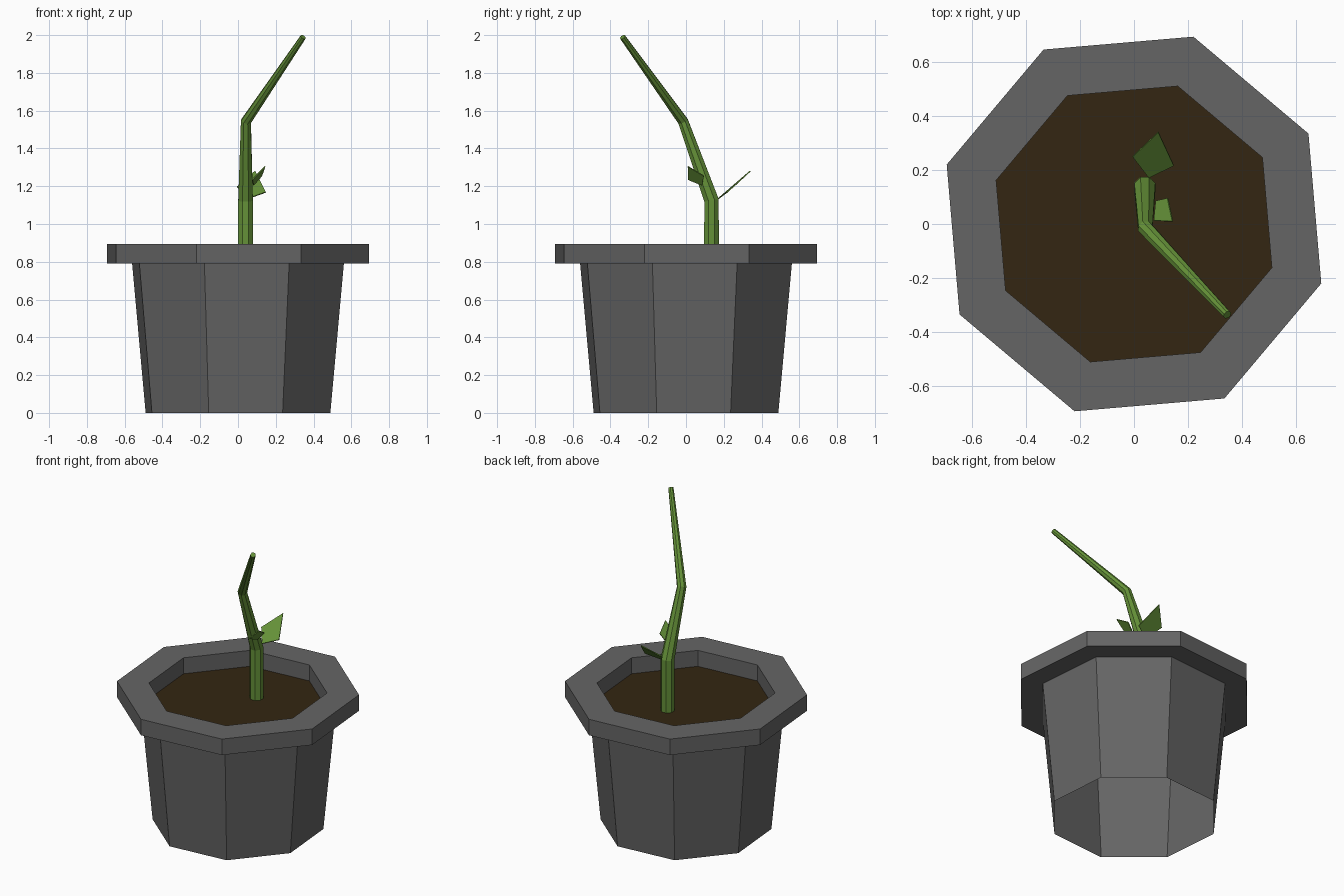
import bpy, bmesh, math
from mathutils import Vector

if "Cube" in bpy.data.objects:
    bpy.data.objects.remove(bpy.data.objects["Cube"])


def material(name, rgb):
    m = bpy.data.materials.new(name)
    m.diffuse_color = (*rgb, 1)
    m.use_nodes = True
    m.node_tree.nodes["Principled BSDF"].inputs["Base Color"].default_value = m.diffuse_color
    return m


GREY = material("pot_grey", (0.13, 0.13, 0.13))
SOIL = material("soil_brown", (0.033, 0.019, 0.006))
GREEN = material("plant_green", (0.13, 0.285, 0.04))


def ring(centre, radius, sides, turn, axis=Vector((0, 0, 1))):
    rot = Vector((0, 0, 1)).rotation_difference(axis.normalized())
    pts = []
    for i in range(sides):
        a = math.radians(turn) + 2 * math.pi * i / sides
        pts.append(Vector(centre) + rot @ Vector((math.cos(a), math.sin(a), 0)) * radius)
    return pts


def loft(name, rings, mat, cap_start=False, cap_end=False):
    bm = bmesh.new()
    loops = [[bm.verts.new(p) for p in r] for r in rings]
    n = len(loops[0])
    for a, b in zip(loops, loops[1:]):
        for i in range(n):
            j = (i + 1) % n
            bm.faces.new((a[i], a[j], b[j], b[i]))
    if cap_start:
        bm.faces.new(loops[0][::-1])
    if cap_end:
        bm.faces.new(loops[-1])
    return finish(name, bm, mat)


def finish(name, bm, mat):
    me = bpy.data.meshes.new(name)
    bm.to_mesh(me)
    bm.free()
    me.materials.append(mat)
    ob = bpy.data.objects.new(name, me)
    bpy.context.collection.objects.link(ob)
    return ob


# Eight-sided pot, open underneath, with overhanging rim and inner wall
TURN = 27.4
profile = [(0.513, 0), (0.588, 0.79), (0.727, 0.79), (0.727, 0.895), (0.535, 0.895), (0.535, 0.79)]
loft("pot", [ring((0, 0, z), r, 8, TURN) for r, z in profile], GREY)

# Soil disc
loft("soil", [ring((0, 0, 0.79), 0.535, 8, TURN)], SOIL, cap_end=True)

# Bent, tapering stem
path = [((0.04, 0.135, 0.78), 0.042, (0, 0, 1)),
        ((0.04, 0.135, 1.125), 0.042, (0, -0.18, 1)),
        ((0.042, -0.015, 1.543), 0.029, (0.25, -0.45, 1)),
        ((0.345, -0.336, 1.99), 0.016, (0.55, -0.58, 0.8))]
loft("stem", [ring(c, r, 8, 22.5, Vector(ax)) for c, r, ax in path], GREEN,
     cap_start=True, cap_end=True)


# Thin leaves
def leaf(name, corners, thickness=0.006):
    bm = bmesh.new()
    bm.faces.new([bm.verts.new(c) for c in corners])
    ob = finish(name, bm, GREEN)
    mod = ob.modifiers.new("thickness", "SOLIDIFY")
    mod.thickness = thickness
    mod.offset = 0


leaf("large_leaf", [(0.055, 0.172, 1.135), (0.147, 0.217, 1.168),
                    (0.09, 0.34, 1.28), (-0.005, 0.25, 1.197)])
leaf("small_leaf", [(0.143, 0.01, 1.305), (0.125, 0.095, 1.255),
                    (0.082, 0.085, 1.205), (0.075, 0.012, 1.235)])
